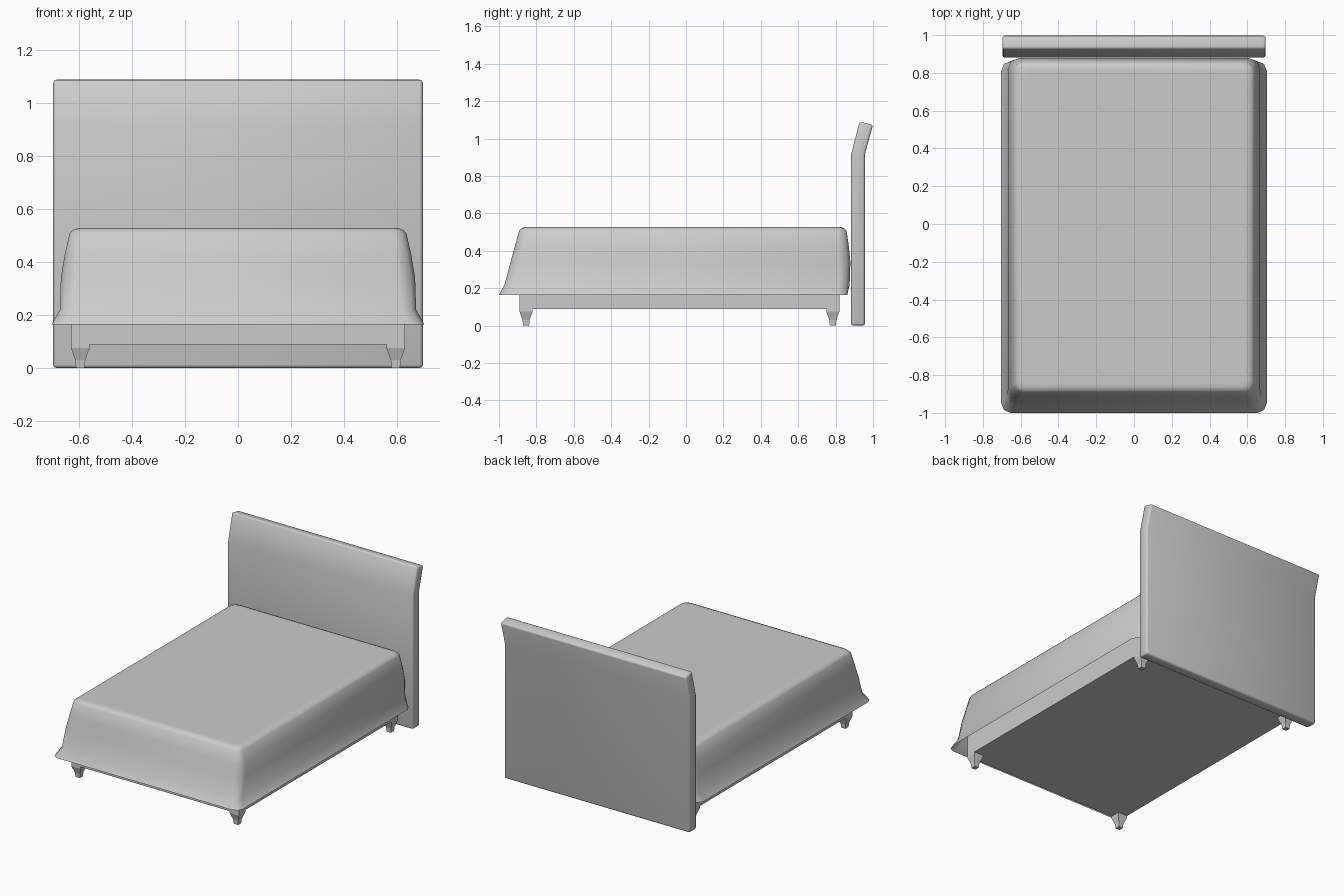
import bpy, bmesh, math

if "Cube" in bpy.data.objects:
    bpy.data.objects.remove(bpy.data.objects["Cube"])


def finish(name, bm, angle=None):
    bmesh.ops.recalc_face_normals(bm, faces=bm.faces)
    me = bpy.data.meshes.new(name)
    bm.to_mesh(me)
    bm.free()
    ob = bpy.data.objects.new(name, me)
    bpy.context.collection.objects.link(ob)
    if angle:
        me.shade_smooth()
        me.set_sharp_from_angle(angle=math.radians(angle))
    return ob


def loft(bm, rings, cap_bottom=True):
    loops = [[bm.verts.new(p) for p in ring] for ring in rings]
    for a, b in zip(loops, loops[1:]):
        for i in range(len(a)):
            j = (i + 1) % len(a)
            bm.faces.new((a[i], a[j], b[j], b[i]))
    bm.faces.new(loops[-1])
    if cap_bottom:
        bm.faces.new(loops[0])


def rect_ring(z, hx, y0, y1, r=0.0, seg=2):
    """Rectangle at height z, with optional rounded corners."""
    if r == 0:
        return [(-hx, y0, z), (hx, y0, z), (hx, y1, z), (-hx, y1, z)]
    pts = []
    corners = [(hx - r, y1 - r), (-hx + r, y1 - r), (-hx + r, y0 + r), (hx - r, y0 + r)]
    for k, (cx, cy) in enumerate(corners):
        for s in range(seg + 1):
            t = math.pi / 2 * (k + s / seg)
            pts.append((cx + r * math.cos(t), cy + r * math.sin(t), z))
    return pts


# Bedspread: draped shell, flared at the hem and open underneath
levels = [(0.163, 0.703, -1.0, 0.862, 0.05),
          (0.22, 0.672, -0.970, 0.875, 0.055),
          (0.34, 0.668, -0.938, 0.879, 0.06),
          (0.43, 0.653, -0.913, 0.870, 0.055),
          (0.508, 0.635, -0.892, 0.858, 0.045),
          (0.521, 0.622, -0.880, 0.845, 0.04),
          (0.528, 0.602, -0.862, 0.827, 0.03),
          (0.528, 0.58, -0.84, 0.805, 0.03)]
bm = bmesh.new()
loft(bm, [rect_ring(*lv) for lv in levels], cap_bottom=False)
finish("bedspread", bm, 60)

# Bed frame
bm = bmesh.new()
loft(bm, [rect_ring(z, 0.63, -0.89, 0.82) for z in (0.088, 0.3)])
finish("bed_frame", bm)

# Tapered legs
for side, sx in (("left", -1), ("right", 1)):
    for end, y in (("front", -0.855), ("back", 0.785)):
        bm = bmesh.new()
        loft(bm, [rect_ring(z, w, -w, w) for z, w in
                  ((0, 0.016), (0.03, 0.019), (0.075, 0.035), (0.09, 0.035))])
        leg = finish(f"{end}_{side}_leg", bm)
        leg.location = (sx * 0.595, y, 0)

# Headboard: bent side profile stretched across the width, softened edges
profile = [(0.882, 0.002), (0.957, 0.002), (0.957, 0.92), (1.0, 1.075),
           (0.928, 1.092), (0.882, 0.915)]
bm = bmesh.new()
loft(bm, [[(x, y, z) for y, z in profile] for x in (-0.697, 0.697)])
bmesh.ops.recalc_face_normals(bm, faces=bm.faces)
sharp = [e for e in bm.edges if e.calc_face_angle() > math.radians(40)]
bmesh.ops.bevel(bm, geom=sharp, offset=0.012, segments=2, profile=0.5, affect='EDGES')
zmin = min(v.co.z for v in bm.verts)
bmesh.ops.translate(bm, verts=bm.verts, vec=(0, 0, -zmin))
finish("headboard", bm, 50)
